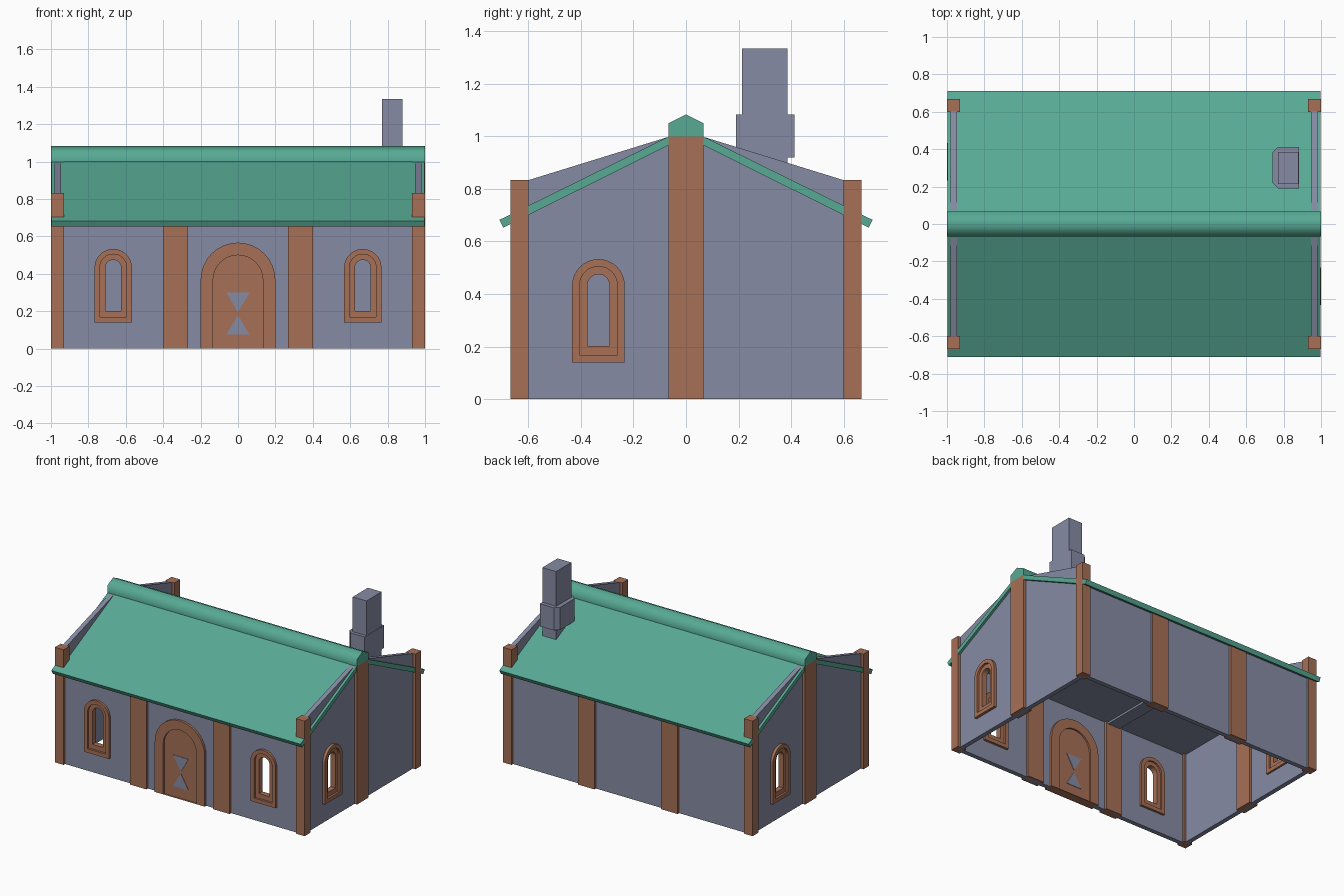
import bpy, bmesh, math
from mathutils import Matrix

if "Cube" in bpy.data.objects:
    bpy.data.objects.remove(bpy.data.objects["Cube"])


def material(name, rgb):
    m = bpy.data.materials.new(name)
    m.diffuse_color = (*rgb, 1)
    m.use_nodes = True
    m.node_tree.nodes["Principled BSDF"].inputs["Base Color"].default_value = m.diffuse_color
    return m


STONE = material("lilac stone", (0.24, 0.26, 0.37))
WOOD = material("brown wood", (0.38, 0.16, 0.093))
GREEN = material("green roof", (0.095, 0.40, 0.295))

# local (u, v, depth) to world: front faces -y, side faces +x
FRONT = Matrix(((1, 0, 0, 0), (0, 0, -1, 0), (0, 1, 0, 0), (0, 0, 0, 1)))
SIDE = Matrix(((0, 0, 1, 0), (1, 0, 0, 0), (0, 1, 0, 0), (0, 0, 0, 1)))
TOP = Matrix.Identity(4)
TURN = Matrix.Rotation(math.pi, 4, 'Z')


def plate(name, loops, d0, d1, frame, mat):
    """Extrude outline loops[0], with any further loops as holes, from d0 to d1."""
    cu = bpy.data.curves.new(name, 'CURVE')
    cu.dimensions, cu.fill_mode = '2D', 'BOTH'
    cu.extrude = (d1 - d0) / 2
    for pts in loops:
        s = cu.splines.new('POLY')
        s.points.add(len(pts) - 1)
        for p, (u, v) in zip(s.points, pts):
            p.co = (u, v, 0, 1)
        s.use_cyclic_u = True
    tmp = bpy.data.objects.new(name + "_tmp", cu)
    bpy.context.collection.objects.link(tmp)
    bpy.context.view_layer.update()
    dg = bpy.context.evaluated_depsgraph_get()
    me = bpy.data.meshes.new_from_object(tmp.evaluated_get(dg))
    bpy.data.objects.remove(tmp)
    bpy.data.curves.remove(cu)
    me.transform(frame @ Matrix.Translation((0, 0, (d0 + d1) / 2)))
    bm = bmesh.new()
    bm.from_mesh(me)
    bmesh.ops.remove_doubles(bm, verts=bm.verts, dist=1e-5)
    bmesh.ops.recalc_face_normals(bm, faces=bm.faces)
    for f in bm.faces:
        f.smooth = False
    bm.to_mesh(me)
    bm.free()
    me.name = name
    me.materials.clear()
    me.materials.append(mat)
    ob = bpy.data.objects.new(name, me)
    bpy.context.collection.objects.link(ob)
    return ob


def rect(u0, u1, v0, v1):
    return [(u0, v0), (u1, v0), (u1, v1), (u0, v1)]


def box(name, x0, x1, y0, y1, z0, z1, mat):
    return plate(name, [rect(x0, x1, y0, y1)], z0, z1, TOP, mat)


def arch(c, r, base, spring, n=16):
    """Round-headed outline centred on c."""
    return ([(c - r, base), (c + r, base)] +
            [(c + r * math.cos(math.pi * i / n), spring + r * math.sin(math.pi * i / n))
             for i in range(n + 1)])


def window(name, c, frame, shift):
    """Outer and stepped inner window frame around an open hole."""
    outer, mid = arch(c, .1, .14, .433), arch(c, .072, .168, .433)
    plate(name + "_outer_frame", [outer, mid], .6 + shift, .667 + shift, frame, WOOD)
    plate(name + "_inner_frame", [mid, arch(c, .042, .202, .433)],
          .612 + shift, .652 + shift, frame, WOOD)


def hole(c):
    return arch(c, .09, .15, .433)


# front and back walls
door_out = arch(0, .2, 0, .367)
a = arch(0, .19, 0, .367)[2:]
front = [(-.95, 0), (-.19, 0)] + a[::-1] + [(.19, 0), (.95, 0), (.95, .68), (-.95, .68)]
plate("front_wall", [front, hole(-.667), hole(.667)], .617, .65, FRONT, STONE)
box("back_wall", -.95, .95, .617, .65, 0, .68, STONE)

# gable walls with raised parapets, one window each, turned about the centre
gable = [(-.62, 0), (.62, 0), (.62, .827), (.06, 1), (-.06, 1), (-.62, .827)]
for label, frame in (("right", SIDE), ("left", TURN @ SIDE)):
    plate(label + "_gable_wall", [gable, hole(-.333)], .947, .98, frame, STONE)
    window(label + "_window", -.333, frame, .333)
    plate(label + "_gable_post", [rect(-.067, .067, 0, 1.0)], .93, 1.0, frame, WOOD)

for s in (-1, 1):
    window("front_window", .667 * s, FRONT, 0)
    # corner posts and wall posts on front and back
    for t in (-1, 1):
        y0, y1 = sorted((.6 * t, .667 * t))
        x0, x1 = sorted((.93 * s, 1.0 * s))
        box("corner_post", x0, x1, y0, y1, 0, .833, WOOD)
        x0, x1 = sorted((.267 * s, .4 * s))
        box("wall_post", x0, x1, y0, y1, 0, .68, WOOD)
    # roof slopes
    slope = [(.06 * s, 1.002), (.06 * s, .969), (.695 * s, .653), (.71 * s, .682)]
    plate("roof_slope", [slope], -.998, .998, SIDE, GREEN)
    # ceiling beams
    box("ceiling_beam", .333 * s - .05, .333 * s + .05, -.617, .617, .645, .66, STONE)

# ridge cap
ridge = plate("roof_ridge", [[(-.067, 1), (.067, 1), (.067, 1.05), (0, 1.083), (-.067, 1.05)]],
              -1, 1, SIDE, GREEN)
bpy.context.view_layer.objects.active = ridge
ridge.select_set(True)
bpy.ops.object.shade_smooth_by_angle(angle=math.radians(66))

# flat ceiling
box("ceiling", -.95, .95, -.62, .62, .66, .672, STONE)

# door, frame and hourglass inlay
door_in = arch(0, .133, 0, .367)
plate("door_frame", [door_out, door_in], .6, .667, FRONT, WOOD)
plate("door_panel", [door_in], .612, .652, FRONT, WOOD)
for name, pts in (("upper", [(-.062, .3), (0, .195), (.062, .3)]),
                  ("lower", [(-.062, .075), (.062, .075), (0, .18)])):
    plate(name + "_door_inlay", [pts], .609, .655, FRONT, STONE)

# chimney shaft and collar
box("chimney_shaft", .77, .88, .213, .386, .8, 1.335, STONE)
plate("chimney_collar", [[(.882, .19), (.882, .413), (.77, .413), (.74, .383),
                          (.74, .22), (.77, .19)]], .92, 1.083, TOP, STONE)
